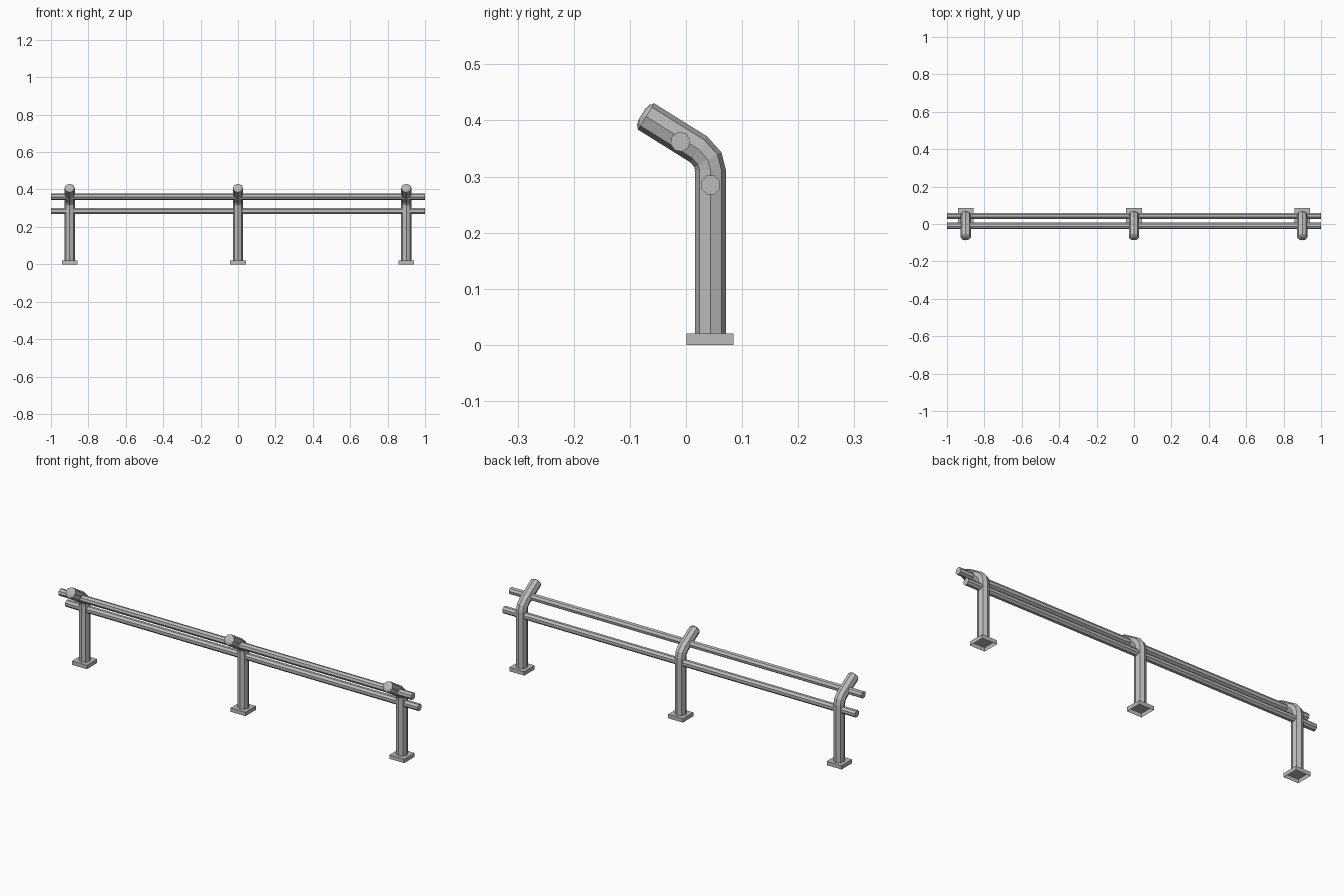
import bpy, bmesh, math
from mathutils import Vector

cube = bpy.data.objects.get("Cube")
if cube:
    bpy.data.objects.remove(cube, do_unlink=True)

steel = bpy.data.materials.new("steel_grey")
steel.use_nodes = True
steel.diffuse_color = (0.5, 0.5, 0.5, 1)
steel.node_tree.nodes["Principled BSDF"].inputs["Base Color"].default_value = (0.5, 0.5, 0.5, 1)


def add_object(name, bm):
    bmesh.ops.recalc_face_normals(bm, faces=bm.faces[:])
    mesh = bpy.data.meshes.new(name)
    bm.to_mesh(mesh)
    bm.free()
    mesh.materials.append(steel)
    obj = bpy.data.objects.new(name, mesh)
    bpy.context.collection.objects.link(obj)
    return obj


def octagon_rings(bm, rings, cap_start):
    """Bridge eight-sided rings given as (centre, side axis, up axis, radius, twist)."""
    loops = []
    for centre, u, v, r, twist in rings:
        angles = [twist + math.tau * i / 8 for i in range(8)]
        loops.append([bm.verts.new(centre + r * (u * math.cos(a) + v * math.sin(a))) for a in angles])
    for a, b in zip(loops, loops[1:]):
        for i in range(8):
            j = (i + 1) % 8
            bm.faces.new((a[i], a[j], b[j], b[i]))
    bm.faces.new(loops[-1])
    if cap_start:
        bm.faces.new(loops[0])


# Bent post: (y, z, lean from vertical in degrees, radius), ending in a shallow dome
POST = [(0.0435, 0.02, 0, 0.0275), (0.0435, 0.312, 0, 0.0275),
        (0.039, 0.330, 29, 0.0275), (0.0224, 0.3487, 58, 0.0275),
        (-0.0710, 0.4070, 58, 0.0275), (-0.0757, 0.4100, 58, 0.0215),
        (-0.0783, 0.4115, 58, 0.0120)]


def add_post(name, x):
    bm = bmesh.new()
    rings = []
    for y, z, lean, r in POST:
        t = math.radians(lean)
        rings.append((Vector((x, y, z)), Vector((1, 0, 0)),
                      Vector((0, math.cos(t), math.sin(t))), r, 0))
    octagon_rings(bm, rings, False)
    add_object(name, bm)


# Foot: shallow square box, open underneath
def add_foot(name, x):
    bm = bmesh.new()
    bmesh.ops.create_cube(bm, size=1)
    bmesh.ops.scale(bm, vec=(0.084, 0.084, 0.02), verts=bm.verts)
    bmesh.ops.translate(bm, vec=(x, 0.043, 0.01), verts=bm.verts)
    bottom = min(bm.faces, key=lambda f: f.calc_center_median().z)
    bmesh.ops.delete(bm, geom=[bottom], context='FACES_ONLY')
    add_object(name, bm)


# Horizontal rail spanning the whole width
def add_rail(name, y, z, twist):
    bm = bmesh.new()
    rings = [(Vector((x, y, z)), Vector((0, 1, 0)), Vector((0, 0, 1)), 0.018, math.radians(twist))
             for x in (-1, 1)]
    octagon_rings(bm, rings, True)
    add_object(name, bm)


for side, x in (("right", -0.9), ("middle", 0), ("left", 0.9)):
    add_post(side + "_post", x)
    add_foot(side + "_foot", x)

add_rail("upper_rail", -0.010, 0.362, 10)
add_rail("lower_rail", 0.0435, 0.285, 22.5)
